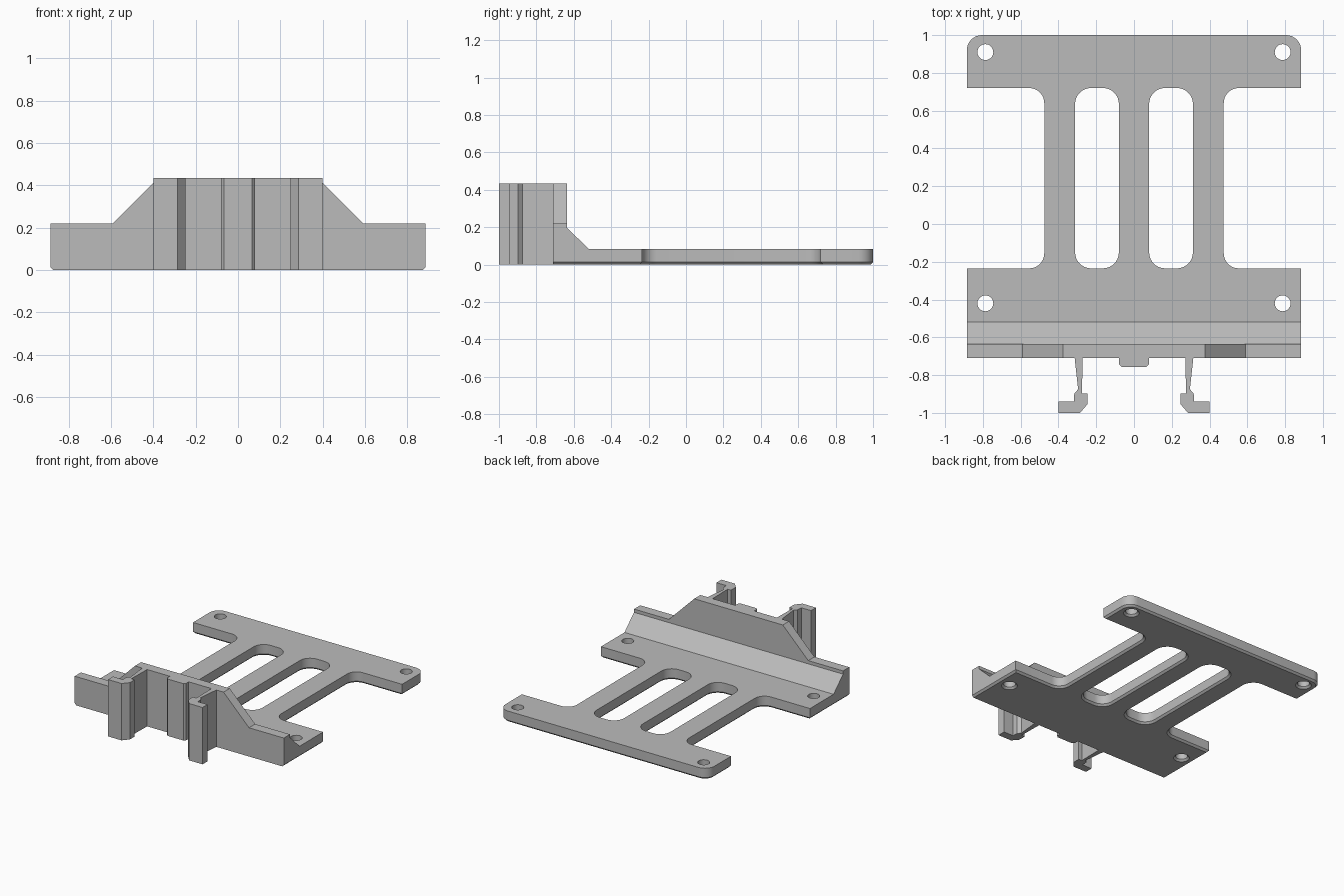
import bpy, bmesh, math
from mathutils import Vector

if "Cube" in bpy.data.objects:
    bpy.data.objects.remove(bpy.data.objects["Cube"])

GREY = (0.5, 0.5, 0.5, 1.0)
grey = bpy.data.materials.new("grey_plastic")
grey.use_nodes = True
grey.diffuse_color = GREY
grey.node_tree.nodes["Principled BSDF"].inputs["Base Color"].default_value = GREY

WIDTH, THICK, TOP = 0.885, 0.085, 0.435   # half width, plate thickness, total height
WALL_FRONT, WALL_BACK = -0.71, -0.635
CHAMFER = 0.014


def loft(name, loops):
    """Solid skinned through matching closed loops of 3D points."""
    bm = bmesh.new()
    rings = [[bm.verts.new(p) for p in loop] for loop in loops]
    n = len(rings[0])
    for a, b in zip(rings, rings[1:]):
        for i in range(n):
            j = (i + 1) % n
            bm.faces.new((a[i], a[j], b[j], b[i]))
    bm.faces.new(rings[0][::-1])
    bm.faces.new(rings[-1])
    bmesh.ops.recalc_face_normals(bm, faces=bm.faces)
    mesh = bpy.data.meshes.new(name)
    bm.to_mesh(mesh)
    bm.free()
    mesh.materials.append(grey)
    obj = bpy.data.objects.new(name, mesh)
    bpy.context.collection.objects.link(obj)
    return obj


def prism(name, profile, axis, start, end):
    """Extrude a 2D profile along the x, y or z axis."""
    def place(p, d):
        q = list(p)
        q.insert("xyz".index(axis), d)
        return Vector(q)
    return loft(name, [[place(p, d) for p in profile] for d in (start, end)])


def rounded(x0, x1, y0, y1, front_r, back_r, z, grow=0.0, steps=8):
    """Rounded rectangle at height z, offset outwards by grow."""
    pts = []
    corners = ((x1, y1, -1, -1, back_r), (x0, y1, 1, -1, back_r),
               (x0, y0, 1, 1, front_r), (x1, y0, -1, 1, front_r))
    for k, (x, y, sx, sy, r) in enumerate(corners):
        for i in range(steps + 1):
            a = math.pi / 2 * (k + i / steps)
            pts.append(Vector((x + sx * r + (r + grow) * math.cos(a),
                               y + sy * r + (r + grow) * math.sin(a), z)))
    return pts


def combine(obj, other, operation):
    mod = obj.modifiers.new(operation.lower(), "BOOLEAN")
    mod.operation = operation
    mod.solver = "EXACT"
    mod.object = other
    bpy.context.view_layer.objects.active = obj
    bpy.ops.object.modifier_apply(modifier=mod.name)
    bpy.data.objects.remove(other)


def cut(obj, *shape):
    """Cut a rounded opening that flares at the underside."""
    levels = ((-0.1, 0.1 + CHAMFER), (CHAMFER, 0), (0.2, 0))
    cutter = loft("opening_cutter", [rounded(*shape, z, g) for z, g in levels])
    cutter.hide_render = True
    combine(obj, cutter, "DIFFERENCE")


def finish(obj):
    bpy.ops.object.select_all(action="DESELECT")
    obj.select_set(True)
    bpy.context.view_layer.objects.active = obj
    bpy.ops.object.shade_smooth_by_angle(angle=math.radians(25))


# Base plate with rounded back corners and a chamfered underside
outline = (-WIDTH, WIDTH, -0.7, 1.0, 0.02, 0.08)
body = loft("mounting_plate", [rounded(*outline, 0, -CHAMFER),
                               rounded(*outline, CHAMFER),
                               rounded(*outline, THICK)])

# Upright wall with raised trapezoid centre
half = [(WIDTH - CHAMFER, 0), (WIDTH, CHAMFER), (WIDTH, 0.22), (0.59, 0.22), (0.375, TOP)]
wall = prism("upright_wall", half + [(-x, z) for x, z in reversed(half)],
             "y", WALL_FRONT, WALL_BACK)
combine(body, wall, "UNION")

# Sloped gusset behind the wall
gusset = prism("gusset", [(-0.66, 0.05), (-0.52, 0.05), (-0.52, THICK),
                          (WALL_BACK, 0.195), (-0.66, 0.195)], "x", -WIDTH, WIDTH)
combine(body, gusset, "UNION")

# Side notches, long slots and screw holes
SLOT_Y = (-0.235, 0.72)
HOLE = 0.042
for s in (-1, 1):
    cut(body, *sorted((s * 0.475, s * 1.3)), *SLOT_Y, 0.08, 0.08)
    cut(body, *sorted((s * 0.08, s * 0.312)), *SLOT_Y, 0.085, 0.085)
    for y in (-0.42, 0.91):
        x = s * 0.787
        cut(body, x - HOLE, x + HOLE, y - HOLE, y + HOLE, HOLE, HOLE)
finish(body)

# Hooked spring clips, mirrored left and right
clip = [(0.272, WALL_FRONT), (0.314, WALL_FRONT), (0.296, -0.875), (0.296, -0.895),
        (0.318, -0.895), (0.318, -0.94), (0.4, -0.94), (0.4, -1.0),
        (0.286, -1.0), (0.247, -0.955), (0.247, -0.897), (0.275, -0.897), (0.275, -0.875)]
clip[3:5] = [(0.316, -0.897)]
for side, s in (("left", 1), ("right", -1)):
    finish(prism(side + "_clip", [(s * x, y) for x, y in clip], "z", 0, TOP))

# Central stop pad on the wall front
pad = [(0.08, WALL_FRONT), (0.08, -0.742), (0.067, -0.756)]
finish(prism("centre_pad", pad + [(-x, y) for x, y in reversed(pad)], "z", 0, TOP))
